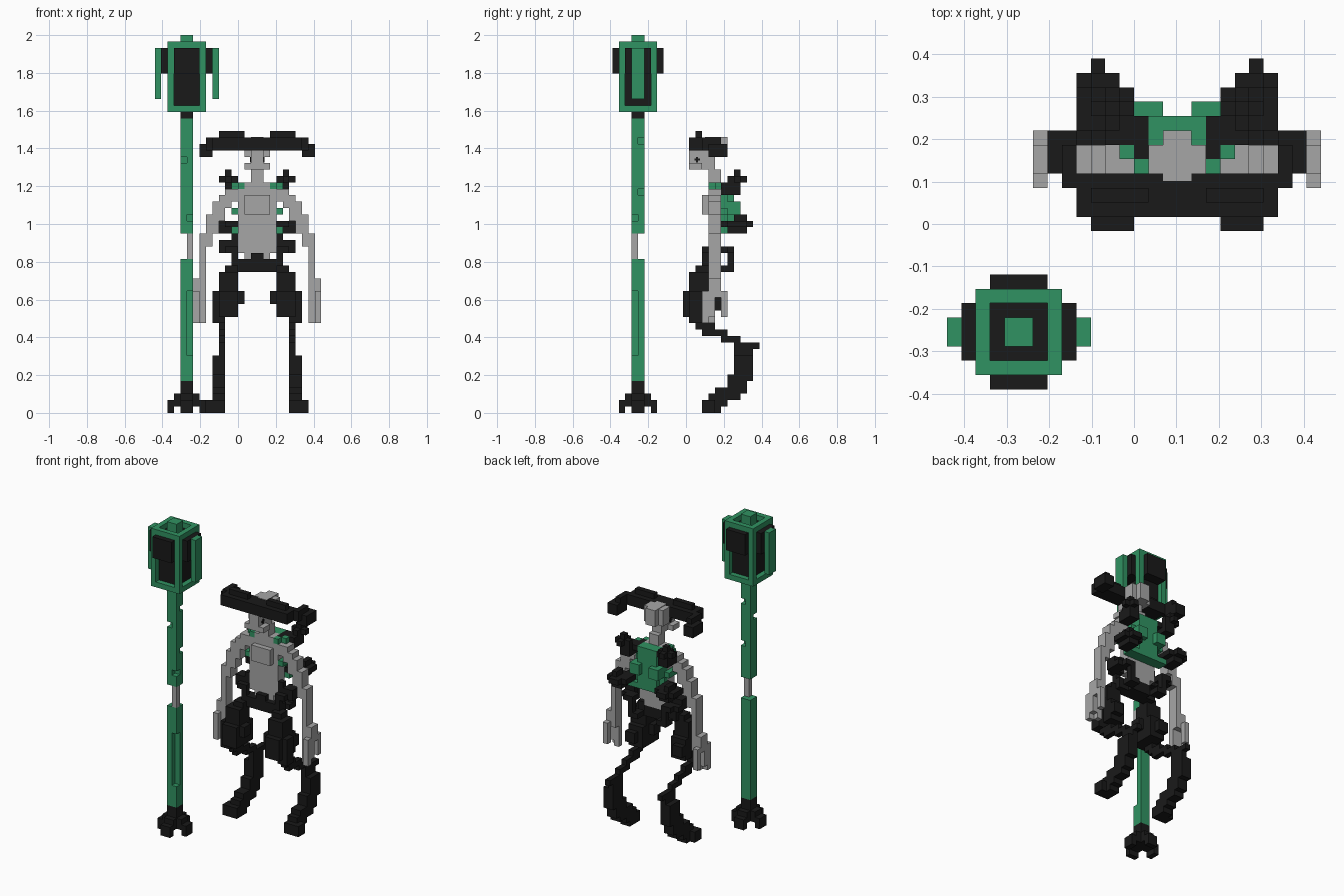
import bpy, bmesh

V = 2 / 59                      # edge of one block
X0, Y0, MID = -13 * V, -11.5 * V, 16   # grid origin and the figure's centre column

cube = bpy.data.objects.get("Cube")
if cube:
    bpy.data.objects.remove(cube, do_unlink=True)


def material(name, rgb):
    m = bpy.data.materials.new(name)
    m.use_nodes = True
    m.diffuse_color = (*rgb, 1)
    b = m.node_tree.nodes["Principled BSDF"]
    b.inputs["Base Color"].default_value = (*rgb, 1)
    b.inputs["Roughness"].default_value = 0.8
    return m


DARK = material("charcoal", (0.010, 0.010, 0.010))
GREEN = material("jade_green", (0.030, 0.29, 0.122))
GRAY = material("bone_gray", (0.38, 0.38, 0.38))


def part(name, mat, boxes):
    """Join blocks given as (x0, x1, y0, y1, z0, z1) in grid units."""
    bm = bmesh.new()
    for x0, x1, y0, y1, z0, z1 in boxes:
        for v in bmesh.ops.create_cube(bm, size=1)["verts"]:
            v.co = (X0 + V * (x1 if v.co.x > 0 else x0),
                    Y0 + V * (y1 if v.co.y > 0 else y0),
                    V * (z1 if v.co.z > 0 else z0))
    me = bpy.data.meshes.new(name)
    bm.to_mesh(me)
    bm.free()
    me.materials.append(mat)
    bpy.context.collection.objects.link(bpy.data.objects.new(name, me))


def middle(name, mat, boxes):
    """Symmetric blocks given as (half width, y0, y1, z0, z1)."""
    part(name, mat, [(MID - w, MID + w, *r) for w, *r in boxes])


def pair(name, mat, boxes):
    """Left and right copies; x is the distance from the figure's centre."""
    part("left_" + name, mat, [(MID + a, MID + b, *r) for a, b, *r in boxes])
    part("right_" + name, mat, [(MID - b, MID - a, *r) for a, b, *r in boxes])


# ---- Staff: four columns with notches, thin grip between two lengths
def column(x, y, spans):
    return [(x, x + 1, y, y + 1, a, b) for a, b in spans]


part("staff_shaft", GREEN,
     column(4, 3, [(5, 24), (28, 39), (40, 46)])
     + column(4, 4, [(5, 24), (28, 46)])
     + column(5, 3, [(5, 9), (19, 24), (28, 30), (31, 46)])
     + column(5, 4, [(5, 24), (28, 34), (35, 42), (43, 46)]))
part("staff_grip", GRAY, [(5, 6, 3, 4, 24, 28)])
part("staff_collar", DARK, [(4, 6, 3, 5, 46, 47)])
part("staff_claw_base", DARK, [
    (4, 6, 3, 5, 1, 5),
    (3, 7, 3, 5, 1, 3), (4, 6, 2, 6, 1, 3),
    (2, 3, 3, 5, 0, 2), (7, 8, 3, 5, 0, 2),
    (4, 6, 1, 2, 0, 2), (4, 6, 6, 7, 0, 2)])

# ---- Lantern: open frame, dark core, plates on the four faces
posts = [(x, x + 1, y, y + 1, 48, 57) for x in (2, 7) for y in (1, 6)]
part("lantern_frame", GREEN, posts + [
    (2, 8, 1, 7, 47, 48),
    (2, 8, 1, 2, 57, 58), (2, 8, 6, 7, 57, 58),
    (2, 3, 2, 6, 57, 58), (7, 8, 2, 6, 57, 58)])
part("lantern_core", DARK, [(3, 7, 2, 6, 48, 57)])
part("lantern_plates", DARK, [
    (3, 7, 0, 2, 53, 57), (3, 7, 6, 8, 53, 57),
    (1, 3, 2, 6, 53, 57), (7, 9, 2, 6, 53, 57)])
part("lantern_top_knob", GREEN, [(4, 6, 3, 5, 57, 59)])
part("lantern_side_guards", GREEN, [(0, 1, 3, 5, 49, 57), (9, 10, 3, 5, 49, 57)])

# ---- Head and neck
middle("skull", GRAY, [(1, 13, 16, 39, 41), (2, 15, 17, 40, 43),
                       (1, 14.5, 18, 40, 43.1)])
middle("jaw", GRAY, [(2, 12, 14, 38, 39), (1, 12, 14, 39, 41)])
middle("neck", GRAY, [(1, 14, 16, 38, 39), (1, 15, 17, 35, 38)])
pair("eye", DARK, [(1, 1.1, 12.8, 13.7, 39.4, 39.75), (1, 1.1, 13.1, 13.4, 39.1, 40)])

# ---- Swept horn crest
middle("horn_crest", DARK, [(5, 12, 15, 41, 43)])
pair("horn", DARK, [
    (2, 6, 13, 14, 42, 44), (4, 7, 12, 15, 41, 43),
    (7, 8, 14, 17, 41, 43), (7, 9, 15, 18, 40, 42)])

# ---- Torso
middle("chest", GRAY, [(2, 15, 17, 34, 36), (3, 15, 17, 28, 35), (2, 14, 15, 31, 34)])
middle("belly", GRAY, [(3, 15, 17, 25, 28), (2, 15, 17, 24, 28)])
middle("pelvis", DARK, [(2, 14, 17, 22, 24), (1, 14, 15, 23, 25), (3, 14, 16, 23, 24)])

# ---- Back pack with four spiked knobs
middle("back_pack", GREEN, [(2, 17, 19, 28, 36), (3, 17, 18, 28, 34)])
pair("pack_rib", GREEN, [
    (1, 3, 18, 20, 31, 33), (2, 3, 15, 16, 35, 36), (3, 4, 16, 17, 35, 36),
    (3, 4, 15, 18, 31, 32), (2, 4, 17, 19, 28, 29)])
pair("upper_knob", DARK, [
    (2, 3, 16, 19, 35, 36), (3, 4, 17, 19, 34, 36), (3, 5, 17, 20, 34, 36),
    (4, 5, 19, 20, 35, 38), (3, 6, 19, 20, 36, 37), (4, 5, 18, 21, 36, 37)])
pair("lower_knob", DARK, [
    (3, 5, 17, 20, 29, 30), (4, 6, 18, 21, 28, 30), (3, 7, 18, 21, 29, 30),
    (5, 6, 19, 21, 28, 31), (4, 6, 20, 22, 29, 30)])
pair("hip_loop", DARK, [
    (3, 4, 14, 15, 22, 26), (3, 5, 14, 16, 25, 26), (4, 6, 15, 18, 25, 26),
    (4, 6, 15, 17, 26, 27), (3, 5, 17, 19, 25, 26), (3, 4, 18, 19, 23, 26),
    (2, 4, 17, 19, 22, 23), (3, 4, 15, 16, 26, 28)])

# ---- Arms and hands
pair("arm", GRAY, [
    (3, 5, 15, 17, 33, 35), (4, 6, 15, 17, 32, 34), (5, 7, 15, 17, 30, 33),
    (6, 8, 15, 17, 28, 31), (7, 9, 15, 17, 26, 28), (8, 9, 15, 17, 18, 26)])
pair("hand", GRAY, [
    (8, 10, 15, 17, 18, 21), (9, 10, 14, 15, 14, 19), (8, 9, 15, 16, 14, 18),
    (9, 10, 15, 16, 15, 18), (9, 10, 17, 18, 15, 19)])

# ---- Legs: thigh, knee, thin shank, backward hock, foot
pair("thigh", DARK, [
    (2, 4, 14, 16, 22, 24), (3, 5, 13, 15, 21, 23),
    (3, 6, 12, 15, 19, 22), (3, 6, 13, 16, 15, 19), (4, 6, 16, 17, 16, 18)])
pair("knee", DARK, [
    (3, 6, 11, 14, 15, 19), (2, 6, 12, 14, 17, 19),
    (5, 7, 12, 14, 14, 19)])
pair("shank", DARK, [
    (5, 6, 13, 16, 13, 14), (5, 6, 14, 18, 12, 13),
    (5, 6, 17, 20, 11, 12), (5, 6, 19, 23, 10, 11), (5, 6, 19, 22, 9, 10)])
pair("calf", DARK, [
    (5, 7, 19, 22, 6, 9), (5, 7, 19, 22, 5, 6), (5, 7, 18, 21, 3, 6),
    (5, 7, 16, 20, 2, 4), (5, 7, 15, 18, 1, 3)])
pair("foot", DARK, [(5, 7, 14, 17, 0, 2), (7, 8, 14, 16, 0, 2)])
